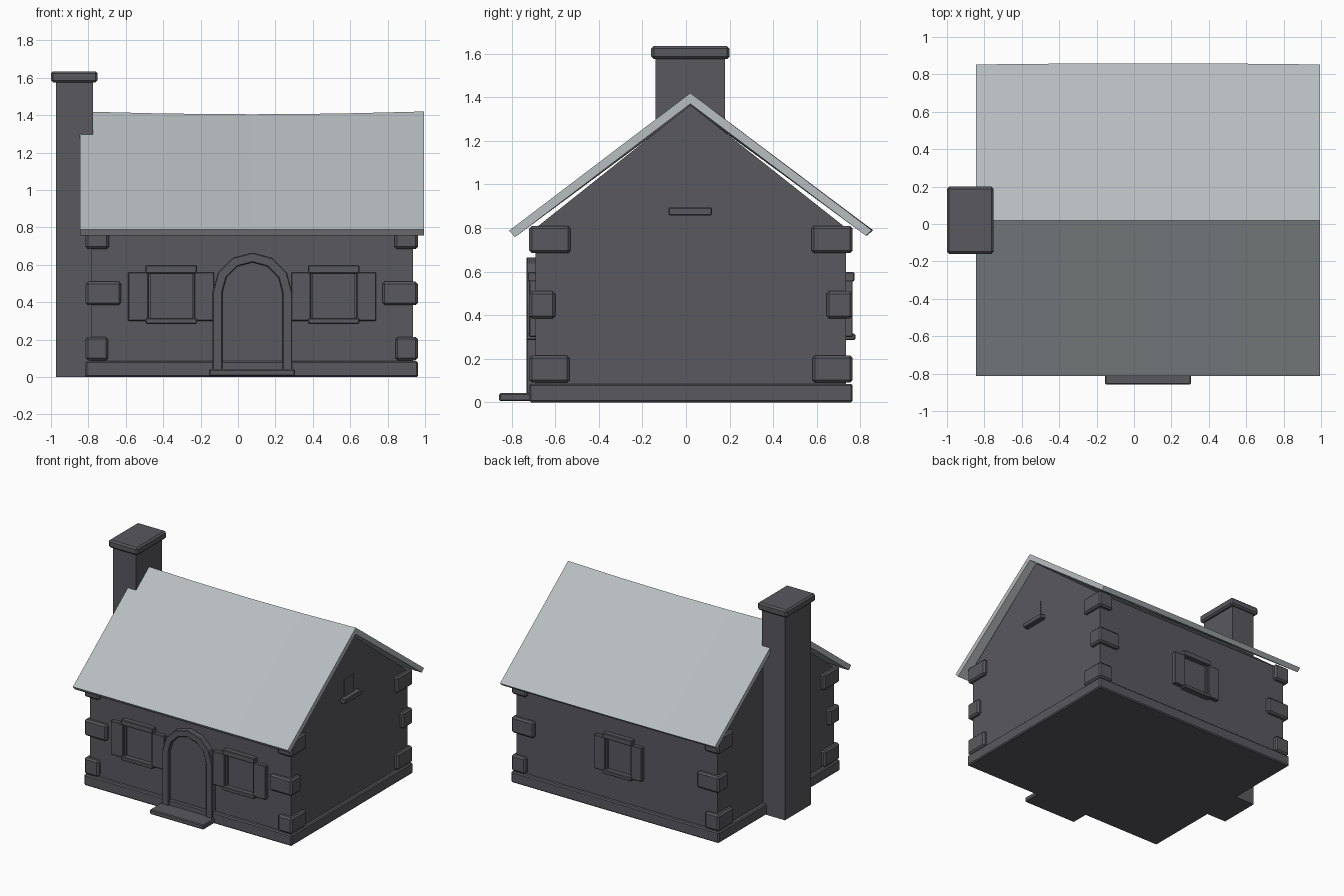
import bpy, bmesh, math
from mathutils import Vector

cube = bpy.data.objects.get("Cube")
if cube:
    bpy.data.objects.remove(cube, do_unlink=True)


def material(name, rgb):
    m = bpy.data.materials.new(name)
    m.use_nodes = True
    m.diffuse_color = (*rgb, 1)
    m.node_tree.nodes["Principled BSDF"].inputs["Base Color"].default_value = (*rgb, 1)
    return m


STONE = material("dark stone", (0.1, 0.098, 0.111))
SLATE = material("pale slate", (0.475, 0.51, 0.525))


def finish(name, bm, mat, bevel=0):
    bmesh.ops.recalc_face_normals(bm, faces=bm.faces)
    me = bpy.data.meshes.new(name)
    bm.to_mesh(me)
    bm.free()
    me.materials.append(mat)
    ob = bpy.data.objects.new(name, me)
    bpy.context.scene.collection.objects.link(ob)
    if bevel:
        mod = ob.modifiers.new("Bevel", "BEVEL")
        mod.width = bevel
        mod.segments = 1
    return ob


def box(name, xs, ys, zs, bevel=0, mat=STONE):
    bm = bmesh.new()
    bmesh.ops.create_cube(bm, size=1)
    for v in bm.verts:
        v.co = Vector([(a + b) / 2 + c * abs(b - a)
                       for c, (a, b) in zip(v.co, (xs, ys, zs))])
    return finish(name, bm, mat, bevel)


def loft(name, rings, mat=STONE, bevel=0):
    """Skin a row of matching closed outlines and cap both ends."""
    bm = bmesh.new()
    loops = [[bm.verts.new(p) for p in ring] for ring in rings]
    n = len(loops[0])
    for a, b in zip(loops, loops[1:]):
        for i in range(n):
            j = (i + 1) % n
            bm.faces.new((a[i], a[j], b[j], b[i]))
    bm.faces.new(loops[0])
    bm.faces.new(loops[-1])
    return finish(name, bm, mat, bevel)


# Wall faces and the outer faces of the plinth and corner stones
WX, WY = (-0.785, 0.935), (-0.69, 0.735)
PX, PY = (-0.815, 0.962), (-0.72, 0.765)
RIDGE = 0.02

# Walls with gables
gable = [(WY[0], 0.02), (WY[1], 0.02), (WY[1], 0.8), (RIDGE, 1.365), (WY[0], 0.8)]
loft("walls", [[(x, y, z) for y, z in gable] for x in WX])
box("plinth", PX, PY, (0, 0.085), 0.008)

# Sagging roof
roof_rings = []
for i in range(5):
    t = i / 4
    x = -0.845 + t * 1.84
    sag = 1 - (2 * t - 1) ** 2
    top = 1.42 - 0.015 * sag
    bulge = 0.006 * sag
    roof_rings.append([(x, RIDGE, top), (x, 0.853 + bulge, 0.79), (x, 0.825 + bulge, 0.765),
                       (x, RIDGE, top - 0.05), (x, -0.785, 0.758), (x, -0.812, 0.788)])
loft("roof", roof_rings, SLATE)

# Corner stones, alternately long on the front and on the side
courses = [("lower", 0.09, 0.215, 0.12, 0.185),
           ("middle", 0.385, 0.51, 0.19, 0.12),
           ("upper", 0.685, 0.81, 0.125, 0.19)]
for label, z0, z1, lx, ly in courses:
    for i, sx in enumerate((1, -1)):
        for j, sy in enumerate((1, -1)):
            box(label + "_corner_stone", sorted((PX[i], PX[i] + sx * lx)),
                sorted((PY[j], PY[j] + sy * ly)), (z0, z1), 0.012)

# Chimney
box("chimney", (-0.973, -0.775), (-0.14, 0.18), (0, 1.59))
box("chimney_cap", (-1.0, -0.75), (-0.16, 0.2), (1.575, 1.635), 0.012)


def window(label, cx, wall, out, half, shutter):
    """Shuttered window on a wall facing along y."""
    def depth(d):
        return sorted((wall - out * 0.02, wall + out * d))
    box(label + "_pane", (cx - half, cx + half), depth(0.003), (0.31, 0.56))
    for s in (1, -1):
        box(label + "_shutter", sorted((cx + s * half, cx + s * (half + shutter))),
            depth(0.03), (0.3, 0.56), 0.004)
        box(label + "_jamb", sorted((cx + s * half, cx + s * (half - 0.012))),
            depth(0.015), (0.31, 0.56))
    box(label + "_lintel", (cx - half - 0.015, cx + half + 0.015), depth(0.038),
        (0.555, 0.598), 0.005)
    box(label + "_sill", (cx - half - 0.015, cx + half + 0.015), depth(0.042),
        (0.285, 0.315), 0.005)


window("front_right_window", -0.357, WY[0], -1, 0.122, 0.108)
window("front_left_window", 0.512, WY[0], -1, 0.122, 0.105)
window("back_window", 0.05, WY[1], 1, 0.11, 0.095)

# Small gable window
box("gable_pane", (0.92, 0.941), (-0.04, 0.075), (0.89, 1.028))
box("gable_sill", (0.92, 0.975), (-0.08, 0.12), (0.858, 0.895), 0.005)

# Arched door and its stone surround
DOOR_X, SPRING = 0.077, 0.453


def arch(r):
    curve = [(DOOR_X + r * math.cos(i * math.pi / 6), SPRING + r * math.sin(i * math.pi / 6))
             for i in range(7)]
    return [(DOOR_X + r, 0.03)] + curve + [(DOOR_X - r, 0.03)]


def along_y(outline, y0, y1):
    return [[(x, y, z) for x, z in outline] for y in (y0, y1)]


loft("door", along_y(arch(0.17), -0.67, -0.705))
loft("door_surround", along_y(arch(0.213) + arch(0.16)[::-1], -0.67, -0.733), bevel=0.005)
box("door_step", (-0.155, 0.305), (-0.858, -0.68), (0.005, 0.042), 0.006)
